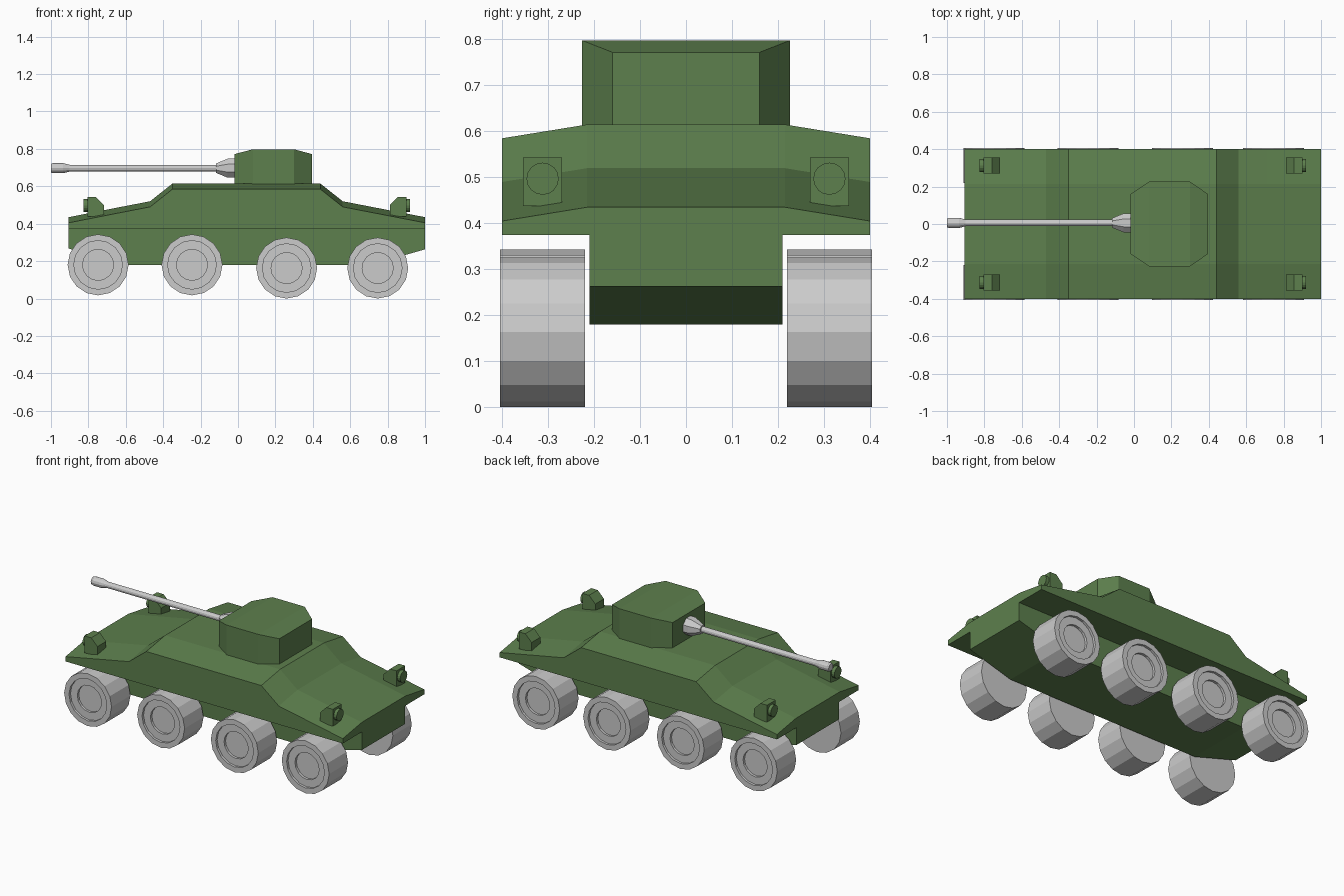
import bpy, bmesh
from math import sin, cos, pi

if "Cube" in bpy.data.objects:
    bpy.data.objects.remove(bpy.data.objects["Cube"])


def material(name, color):
    m = bpy.data.materials.new(name)
    m.diffuse_color = color
    m.use_nodes = True
    m.node_tree.nodes["Principled BSDF"].inputs["Base Color"].default_value = m.diffuse_color
    return m


GREEN = material("green_paint", (0.11, 0.215, 0.075, 1))


def loft(name, rings, mat=None, mirror=False):
    """Skin a list of equal-length closed rings and cap both ends."""
    bm = bmesh.new()
    vs = [[bm.verts.new(p) for p in ring] for ring in rings]
    n = len(vs[0])
    for a, b in zip(vs, vs[1:]):
        for i in range(n):
            j = (i + 1) % n
            bm.faces.new((a[i], a[j], b[j], b[i]))
    bm.faces.new(vs[0][::-1])
    bm.faces.new(vs[-1])
    bmesh.ops.recalc_face_normals(bm, faces=bm.faces)
    me = bpy.data.meshes.new(name)
    bm.to_mesh(me)
    bm.free()
    ob = bpy.data.objects.new(name, me)
    bpy.context.collection.objects.link(ob)
    if mat:
        me.materials.append(mat)
    if mirror:
        ob.modifiers.new("mirror", 'MIRROR').use_axis = (False, True, False)
    return ob


def circle(r, n, place, phase=0.0):
    angles = [2 * pi * (i + phase) / n for i in range(n)]
    return [place(r * cos(a), r * sin(a)) for a in angles]


def turned_x(name, profile, n, y, z, phase=0.0, **kw):
    """Turned shape along x from (x, radius) pairs."""
    return loft(name, [circle(r, n, lambda u, v, x=x: (x, y + u, z + v), phase)
                       for x, r in profile], **kw)


# Hull: cross-sections along x given as (x, roof height, belly height)
def hull_section(x, top, belly):
    half = [(0.21, belly), (0.21, 0.375), (0.40, 0.375), (0.40, top - 0.03), (0.215, top)]
    return [(x, y, z) for y, z in half] + [(x, -y, z) for y, z in reversed(half)]


stations = [(-0.905, 0.435, 0.267), (-0.61, 0.493, 0.18), (-0.47, 0.52, 0.18),
            (-0.35, 0.615, 0.18), (0.44, 0.615, 0.18), (0.56, 0.52, 0.18),
            (0.71, 0.491, 0.18), (1.0, 0.435, 0.263)]
loft("hull", [hull_section(*s) for s in stations], GREEN)

# Turret: octagonal plan, roof drops at both ends
turret = [(-0.02, 0.16, 0.772), (0.08, 0.226, 0.798), (0.30, 0.226, 0.798), (0.396, 0.16, 0.772)]
loft("turret", [[(x, -y, 0.605), (x, y, 0.605), (x, y, z), (x, -y, z)]
                for x, y, z in turret], GREEN)

# Gun
turned_x("gun_mantlet", [(-0.118, 0.027), (-0.055, 0.055), (0.0, 0.055)], 8, 0.006, 0.697, 0.5)
barrel = turned_x("gun_barrel", [(-1.0, 0.023), (-0.99, 0.027), (-0.935, 0.027),
                                 (-0.90, 0.018), (-0.10, 0.018)], 12, 0.006, 0.697)

# Lamps: sloped housing and round lens at each end, mirrored across y
for name, x, d in (("rear_lamp", -0.805, 1), ("front_lamp", 0.90, -1)):
    side = [(0, 0.438), (0, 0.543), (0.045, 0.543), (0.088, 0.50), (0.088, 0.438)]
    loft(name + "_housing", [[(x + d * u, y, z) for u, z in side] for y in (0.27, 0.355)],
         GREEN, mirror=True)
    turned_x(name + "_lens", [(x + d * 0.01, 0.035), (x - d * 0.02, 0.035)], 16, 0.312, 0.497,
             mat=GREEN, mirror=True)

# Wheels: 16-sided, stepped outer face, mirrored across y
wheel_profile = [(0.163, 0.22), (0.163, 0.405), (0.13, 0.405), (0.13, 0.39),
                 (0.083, 0.39), (0.083, 0.375)]
for i, (x, z) in enumerate([(-0.748, 0.18), (-0.246, 0.18), (0.26, 0.163), (0.747, 0.163)]):
    loft(f"wheel_pair_{i + 1}",
         [circle(r, 16, lambda u, v, y=y: (x + u, y, z + v)) for r, y in wheel_profile],
         mirror=True)
